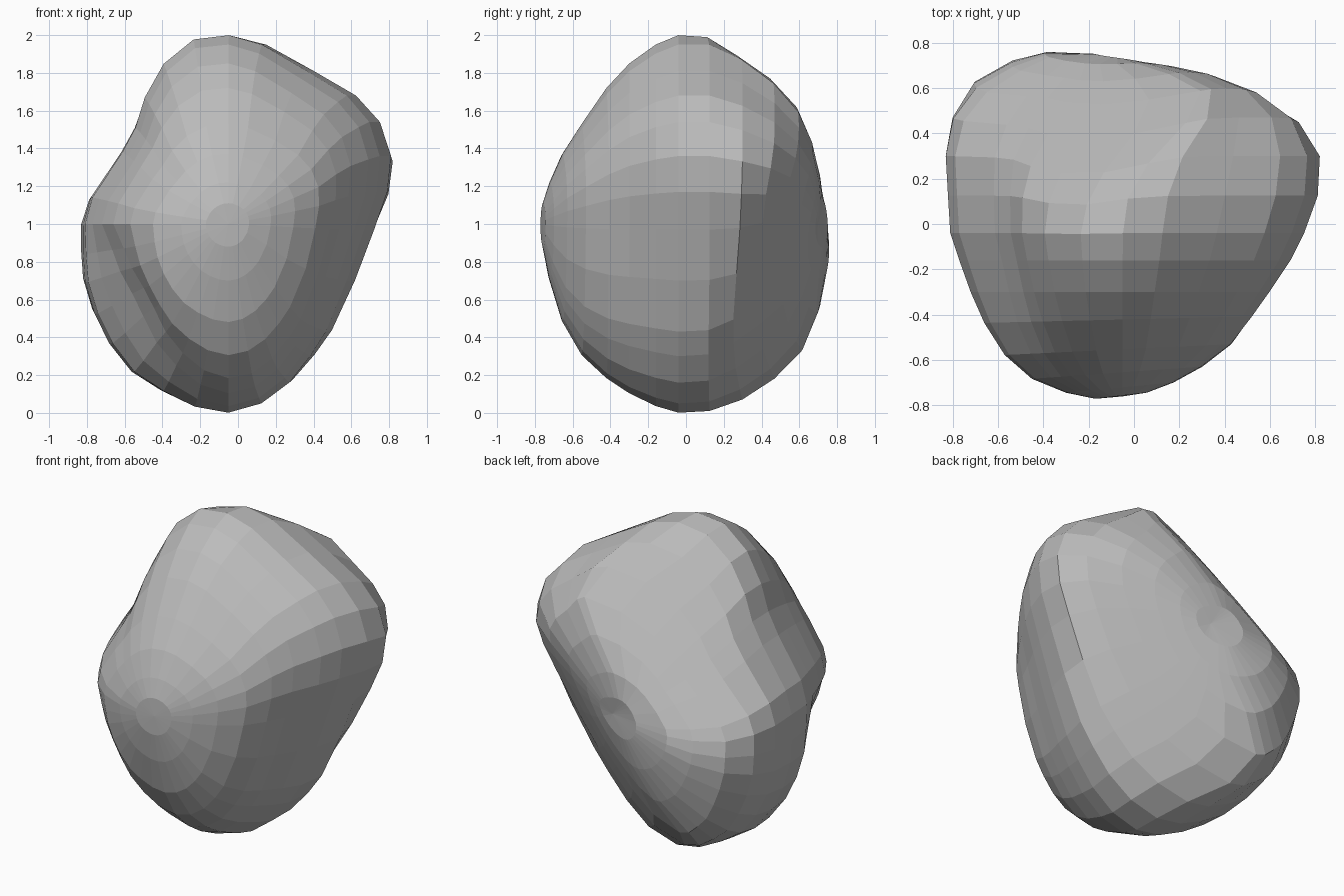
import bpy, bmesh, math
from mathutils import Vector

cube = bpy.data.objects.get("Cube")
if cube:
    bpy.data.objects.remove(cube, do_unlink=True)

# Widest cross-section of the boulder (x, z), going round from the top
OUTLINE = [(-.05, 2), (.14, 1.95), (.4, 1.81), (.63, 1.68), (.76, 1.54), (.82, 1.36),
           (.8, 1.17), (.73, .97), (.63, .7), (.51, .43), (.42, .3), (.3, .16),
           (.14, .05), (-.05, 0), (-.23, .03), (-.4, .11), (-.56, .21), (-.68, .36),
           (-.76, .52), (-.81, .69), (-.82, .84), (-.82, 1), (-.78, 1.14), (-.62, 1.38),
           (-.55, 1.51), (-.5, 1.67), (-.4, 1.85), (-.24, 1.98)]

# Rings from front to back: depth, low x, high x, bottom, top
RINGS = [(-.75, -.17, .06, .88, 1.11), (-.715, -.3, .18, .7, 1.22),
         (-.65, -.45, .31, .48, 1.37), (-.55, -.57, .44, .3, 1.53),
         (-.42, -.66, .53, .17, 1.72), (-.3, -.72, .6, .09, 1.85),
         (-.16, -.77, .69, .03, 1.95), (-.04, -.81, .75, 0, 2),
         (.125, -.82, .81, .01, 2), (.3, -.83, .82, .07, 1.92),
         (.47, -.8, .74, .18, 1.79), (.61, -.71, .58, .33, 1.63),
         (.69, -.55, .4, .52, 1.46), (.72, -.4, .24, .7, 1.27),
         (.725, -.18, .13, .87, 1.12)]
CX, CZ = -.05, 1.0

# Softly flattened sides of the back: outward direction and distance from the middle
FACETS = [(Vector((.49, .784, -.381)), .61), (Vector((-.38, .72, .58)), .69)]
SOFTNESS = .035


def bump(value, middle, width):
    return math.exp(-((value - middle) / width) ** 2)


def ring_point(index, px, pz):
    """Fit the outline, rounded off near the poles, into the limits of one ring."""
    depth, low, high, bottom, top = RINGS[index]
    dx, dz = px - CX, pz - CZ
    angle = math.atan2(dz, dx)
    # Outline as a share of its own reach on each side
    ux = dx / (.87 if dx > 0 else .77)
    keep = min(1, (index + 1) / 6.5, (len(RINGS) - index) / 4)
    ux = ux * keep + math.cos(angle) * (1 - keep)
    uz = dz * keep + math.sin(angle) * (1 - keep)
    # Hollow on the lower side of the front
    hollow = 1 - .2 * bump(math.degrees(angle), -140, 32) * bump(index, 4.4, 1.6)
    x = CX + ux * hollow * (high - CX if ux > 0 else CX - low)
    z = CZ + uz * hollow * (top - CZ if uz > 0 else CZ - bottom)
    # The back leans: its top towards +x, its bottom towards -x
    x += .34 * uz * max(0, 1 - abs(ux)) * bump(index, 10.8, 1.6)
    # Both ends slant away towards +x
    slant = .12 * max(0, 1 - index / 5) - .16 * max(0, (index - 10) / 4) ** 1.3
    point = Vector((x, depth + slant * x, z - CZ))
    for normal, limit in FACETS:
        excess = (point.dot(normal) - limit) / SOFTNESS
        point -= normal * .88 * SOFTNESS * math.log(1 + math.exp(excess))
    return point + Vector((0, 0, CZ))


def build_boulder():
    bm = bmesh.new()
    rings = [[bm.verts.new(ring_point(i, px, pz)) for px, pz in OUTLINE]
             for i in range(len(RINGS))]
    front_pole = bm.verts.new((CX, -.76, CZ))
    back_pole = bm.verts.new((.02, .7, CZ))
    count = len(OUTLINE)
    for j in range(count):
        k = (j + 1) % count
        bm.faces.new((front_pole, rings[0][j], rings[0][k]))
        bm.faces.new((back_pole, rings[-1][k], rings[-1][j]))
        for near, far in zip(rings, rings[1:]):
            bm.faces.new((near[j], far[j], far[k], near[k]))
    bmesh.ops.recalc_face_normals(bm, faces=bm.faces)
    mesh = bpy.data.meshes.new("boulder")
    bm.to_mesh(mesh)
    bm.free()
    boulder = bpy.data.objects.new("boulder", mesh)
    bpy.context.collection.objects.link(boulder)
    return boulder


# Plain grey stone
stone = bpy.data.materials.new("stone_grey")
stone.use_nodes = True
grey = (.5, .5, .5, 1)
stone.diffuse_color = grey
stone.node_tree.nodes["Principled BSDF"].inputs["Base Color"].default_value = grey
build_boulder().data.materials.append(stone)
